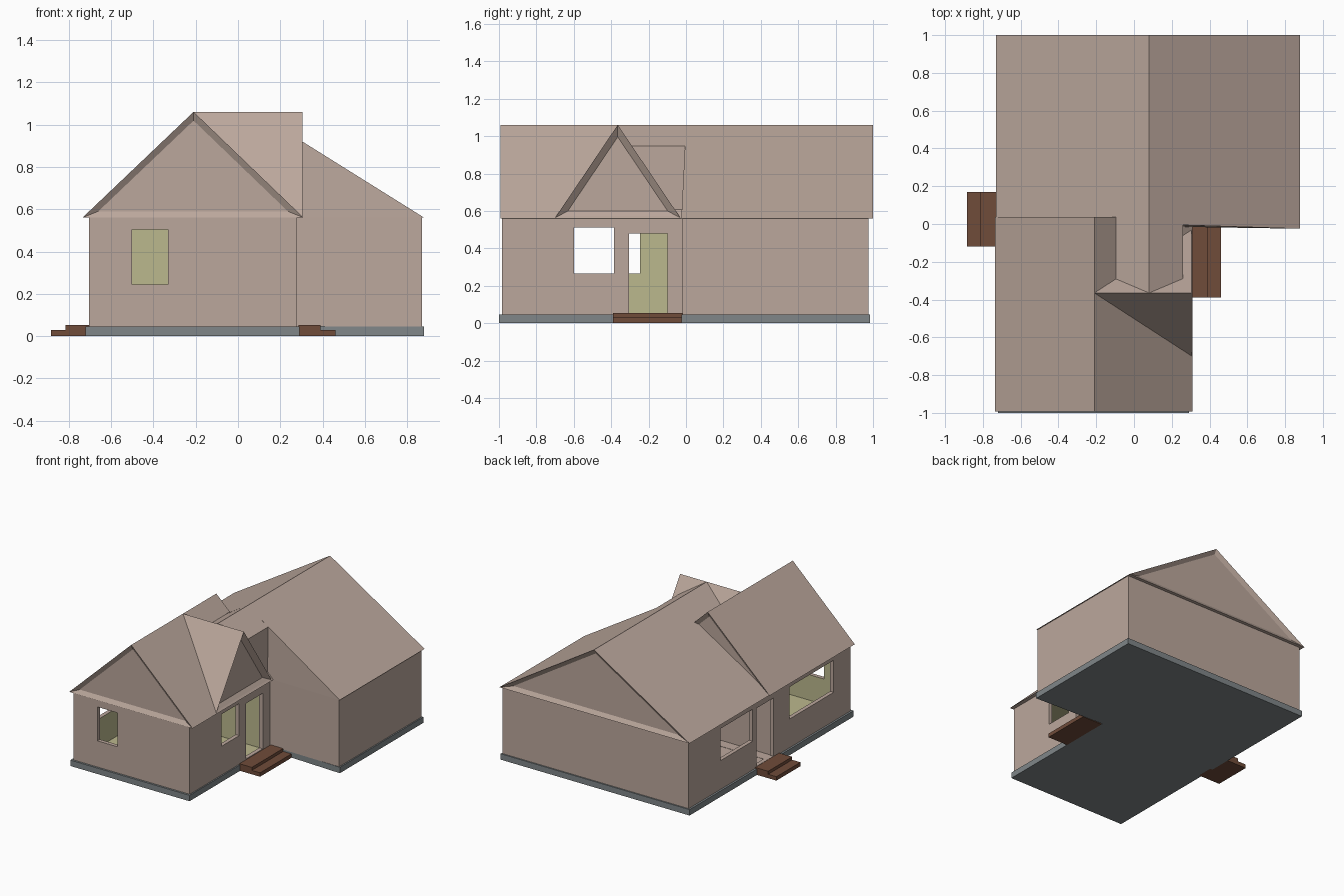
import bpy, bmesh
from mathutils import Vector

old = bpy.data.objects.get("Cube")
if old:
    bpy.data.objects.remove(old, do_unlink=True)


def material(name, rgb):
    m = bpy.data.materials.new(name)
    m.use_nodes = True
    m.diffuse_color = (*rgb, 1)
    m.node_tree.nodes["Principled BSDF"].inputs["Base Color"].default_value = (*rgb, 1)
    return m


PLASTER = material("warm plaster", (0.50, 0.39, 0.335))
OLIVE = material("olive interior", (0.50, 0.48, 0.27))
STONE = material("grey stone", (0.215, 0.24, 0.25))
TIMBER = material("brown timber", (0.16, 0.072, 0.042))


def finish(name, bm, mat):
    bmesh.ops.recalc_face_normals(bm, faces=bm.faces)
    mesh = bpy.data.meshes.new(name)
    bm.to_mesh(mesh)
    bm.free()
    obj = bpy.data.objects.new(name, mesh)
    bpy.context.collection.objects.link(obj)
    if mat:
        mesh.materials.append(mat)
    return obj


def extrude_profile(points, shift):
    bm = bmesh.new()
    face = bm.faces.new([bm.verts.new(p) for p in points])
    new = bmesh.ops.extrude_face_region(bm, geom=[face])["geom"]
    verts = [v for v in new if isinstance(v, bmesh.types.BMVert)]
    bmesh.ops.translate(bm, verts=verts, vec=shift)
    bmesh.ops.recalc_face_normals(bm, faces=bm.faces)
    return bm


def box(name, lo, hi, mat=None):
    pts = [(lo[0], lo[1], lo[2]), (hi[0], lo[1], lo[2]),
           (hi[0], hi[1], lo[2]), (lo[0], hi[1], lo[2])]
    return finish(name, extrude_profile(pts, (0, 0, hi[2] - lo[2])), mat)


def slab(name, outline, z0, z1, mat):
    pts = [(x, y, z0) for x, y in outline]
    return finish(name, extrude_profile(pts, (0, 0, z1 - z0)), mat)


def recess_gables(bm, directions, border, depth):
    bm.normal_update()
    gables = [f for f in bm.faces if len(f.verts) == 3
              and any(f.normal.dot(Vector(d)) > 0.9 for d in directions)]
    bmesh.ops.inset_individual(bm, faces=gables, thickness=border, use_even_offset=True)
    bm.normal_update()
    for f in gables:
        bmesh.ops.translate(bm, verts=f.verts, vec=-f.normal * depth)


EAVE, RIDGE = 0.56, 1.06
FRONT, BACK, LEFT = (0, -1, 0), (0, 1, 0), (1, 0, 0)

# Foundation and solid wall block, both L-shaped
slab("foundation", [(-.72, -1), (.29, -1), (.29, 0), (.88, -.025),
                    (.88, .985), (-.72, .985)], 0, .045, STONE)
walls = slab("walls", [(-.705, -.985), (.28, -.985), (.28, -.01), (.87, -.02),
                       (.87, .975), (-.705, .975)], .045, EAVE, PLASTER)

# Rooms and openings cut from the wall block
room_lo, room_hi = (-.675, -.955, .05), (.25, -.09, .55)
cuts = [
    (room_lo, room_hi),
    ((-.675, .02, .05), (.84, .945, .55)),          # rear room
    ((-.675, -.06, .052), (.25, .1, .548)),         # hall
    ((-.5, -1.1, .245), (-.33, -.9, .505)),         # front window
    ((.2, -.6, .265), (.4, -.385, .51)),            # side window
    ((.2, -.305, .055), (.4, -.1, .48)),            # side door
    ((-.8, -.78, .265), (-.6, -.245, .51)),         # wide window
    ((-.8, -.05, .055), (-.6, .155, .5)),           # far door
    ((-.8, .2, .265), (-.6, .59, .51)),             # rear room window
]
cutters = []
for lo, hi in cuts:
    cutter = box("cutter", lo, hi)
    cutter.hide_render = True
    mod = walls.modifiers.new("cut", 'BOOLEAN')
    mod.operation = 'DIFFERENCE'
    mod.solver = 'EXACT'
    mod.object = cutter
    cutters.append(cutter)
bpy.context.view_layer.update()
deps = bpy.context.evaluated_depsgraph_get()
cut_mesh = bpy.data.meshes.new_from_object(walls.evaluated_get(deps))
walls.modifiers.clear()
walls.data = cut_mesh
for cutter in cutters:
    bpy.data.objects.remove(cutter, do_unlink=True)

# The front room is painted inside
cut_mesh.materials.clear()
cut_mesh.materials.append(PLASTER)
cut_mesh.materials.append(OLIVE)
for poly in cut_mesh.polygons:
    inside = all(room_lo[i] - .002 < cut_mesh.vertices[v].co[i] < room_hi[i] + .002
                 for v in poly.vertices for i in range(3))
    poly.material_index = int(inside)

# Front wing roof
bm = extrude_profile([(-.735, -.992, EAVE), (.31, -.992, EAVE), (-.21, -.992, RIDGE)],
                     (0, 1.03, 0))
recess_gables(bm, [FRONT, BACK], .03, .02)
finish("front_roof", bm, PLASTER)

# Rear wing roof, its inner eave corner drawn slightly forward
bm = extrude_profile([(-.73, 0, EAVE), (.88, 0, EAVE), (.08, 0, RIDGE)], (0, 1, 0))
recess_gables(bm, [BACK], .03, .02)
for v in bm.verts:
    if v.co.x > .86 and v.co.y < .1:
        v.co.y = -.025
finish("rear_roof", bm, PLASTER)

# Narrow link carrying the rear ridge forward to the cross gable
finish("roof_link", extrude_profile(
    [(-.1, -.362, EAVE + .01), (.26, -.362, EAVE + .01), (.26, -.362, .947),
     (.08, -.362, RIDGE), (-.1, -.362, .947)], (0, .37, 0)), PLASTER)

# Cross gable over the side door
bm = extrude_profile([(-.21, -.7, EAVE + .003), (-.21, -.03, EAVE + .003),
                      (-.21, -.365, RIDGE)], (.515, 0, 0))
recess_gables(bm, [LEFT], .036, .03)
finish("cross_gable", bm, PLASTER)

# Two-tread entrance steps
for name, side, wall, tread, toe, y0, y1 in (
        ("side_step", 1, .285, .39, .46, -.39, -.01),
        ("far_step", -1, .7, .815, .885, -.12, .17)):
    for part, reach, z0, z1 in (("lower", toe, 0, .03), ("upper", tread, .03, .053)):
        xs = sorted((side * wall, side * reach))
        box(f"{name}_{part}", (xs[0], y0, z0), (xs[1], y1, z1), TIMBER)
